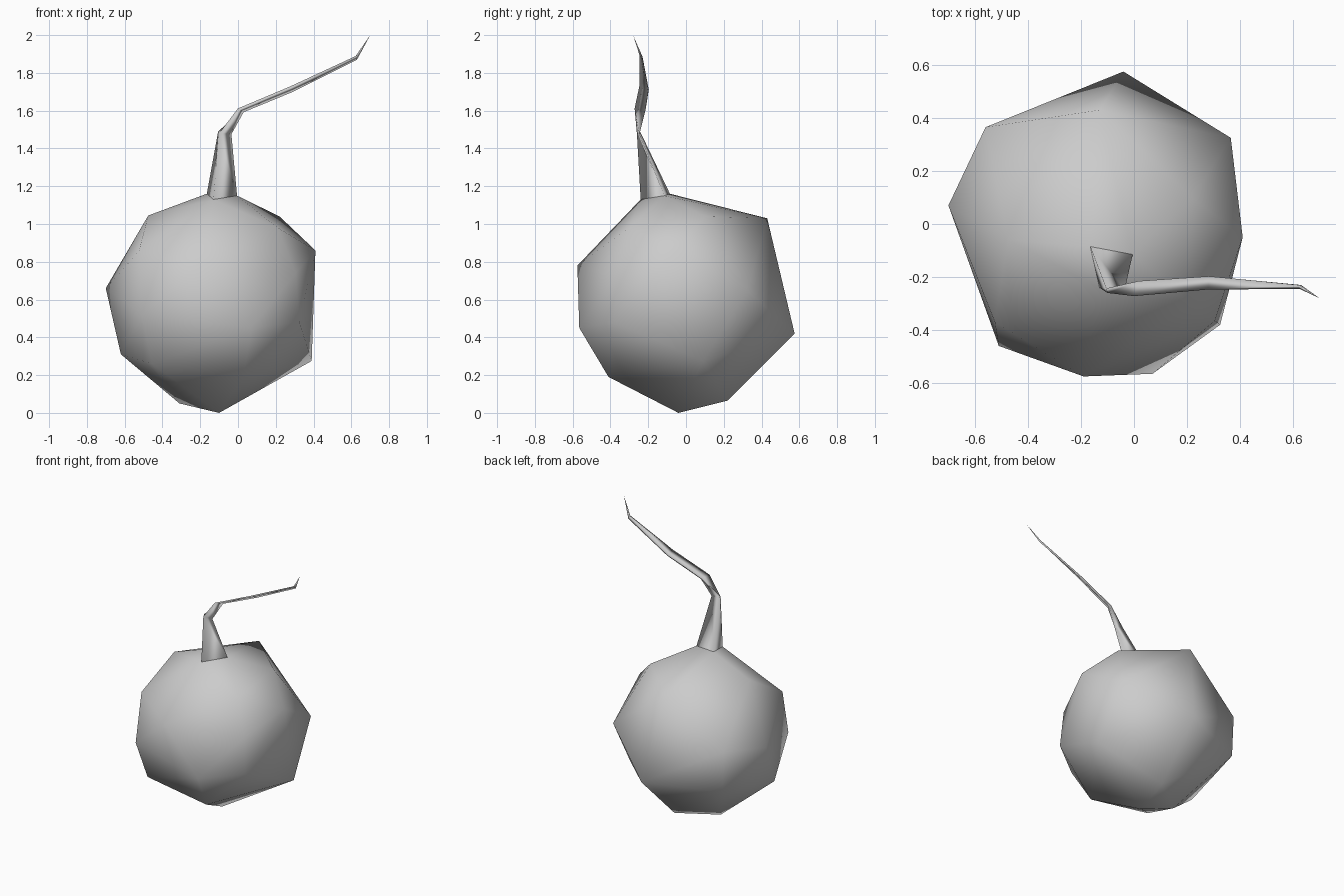
import bpy
import bmesh

cube = bpy.data.objects.get("Cube")
if cube:
    bpy.data.objects.remove(cube, do_unlink=True)

grey = bpy.data.materials.new("plain_grey")
grey.use_nodes = True
grey.diffuse_color = (0.6, 0.6, 0.6, 1)
grey.node_tree.nodes["Principled BSDF"].inputs["Base Color"].default_value = (0.6, 0.6, 0.6, 1)


def finish(name, bm):
    """Turn a bmesh into a smooth grey object."""
    bmesh.ops.recalc_face_normals(bm, faces=bm.faces[:])
    for face in bm.faces:
        face.smooth = True
    mesh = bpy.data.meshes.new(name)
    bm.to_mesh(mesh)
    bm.free()
    mesh.materials.append(grey)
    obj = bpy.data.objects.new(name, mesh)
    bpy.context.collection.objects.link(obj)


# Stem cross-sections, each a triangle: left, right, front corner
stem_rings = [
    [(-.165, -.085, 1.16), (-.005, -.115, 1.15), (-.13, -.24, 1.13)],
    [(-.105, -.243, 1.49), (-.035, -.247, 1.475), (-.1, -.26, 1.48)],
    [(.018, -.215, 1.6), (.03, -.217, 1.592), (0, -.272, 1.612)],
    [(.282, -.197, 1.71), (.292, -.2, 1.7), (.28, -.247, 1.73)],
    [(.62, -.23, 1.885), (.63, -.23, 1.87), (.625, -.245, 1.89)],
]
stem_tip = (.7, -.28, 2)

# Lumpy round body: hull over its corners, with the stem base on top
top = [(-.13, .43, 1.03), (-.475, -.06, 1.045), (.22, .1, 1.04), (.21, -.3, .98)]
middle = [(.365, .325, .65), (.41, -.05, .86), (.305, -.365, .74), (.325, -.38, .48),
          (.07, -.565, .45), (-.19, -.575, .78), (-.525, -.37, .855), (-.51, -.46, .52),
          (-.7, .07, .66), (-.56, .365, .7), (-.55, .36, .4), (-.04, .575, .42)]
bottom = [(.39, .09, .275), (.03, -.41, .19), (-.455, -.4, .26), (-.62, -.14, .31),
          (-.31, .04, .05), (-.06, .22, .065), (-.1, -.04, 0)]
bm = bmesh.new()
for point in stem_rings[0] + top + middle + bottom:
    bm.verts.new(point)
hull = bmesh.ops.convex_hull(bm, input=bm.verts[:])
loose = {v for v in hull["geom_interior"] + hull["geom_unused"]
         if isinstance(v, bmesh.types.BMVert)}
bmesh.ops.delete(bm, geom=list(loose), context='VERTS')
finish("body", bm)

# Bent stem: triangular rings bridged up to a point
bm = bmesh.new()
rings = [[bm.verts.new(p) for p in ring] for ring in stem_rings]
tip = bm.verts.new(stem_tip)
for low, high in zip(rings, rings[1:]):
    for i in range(3):
        j = (i + 1) % 3
        bm.faces.new((low[i], low[j], high[j], high[i]))
for i in range(3):
    bm.faces.new((rings[-1][i], rings[-1][(i + 1) % 3], tip))
finish("stem", bm)
